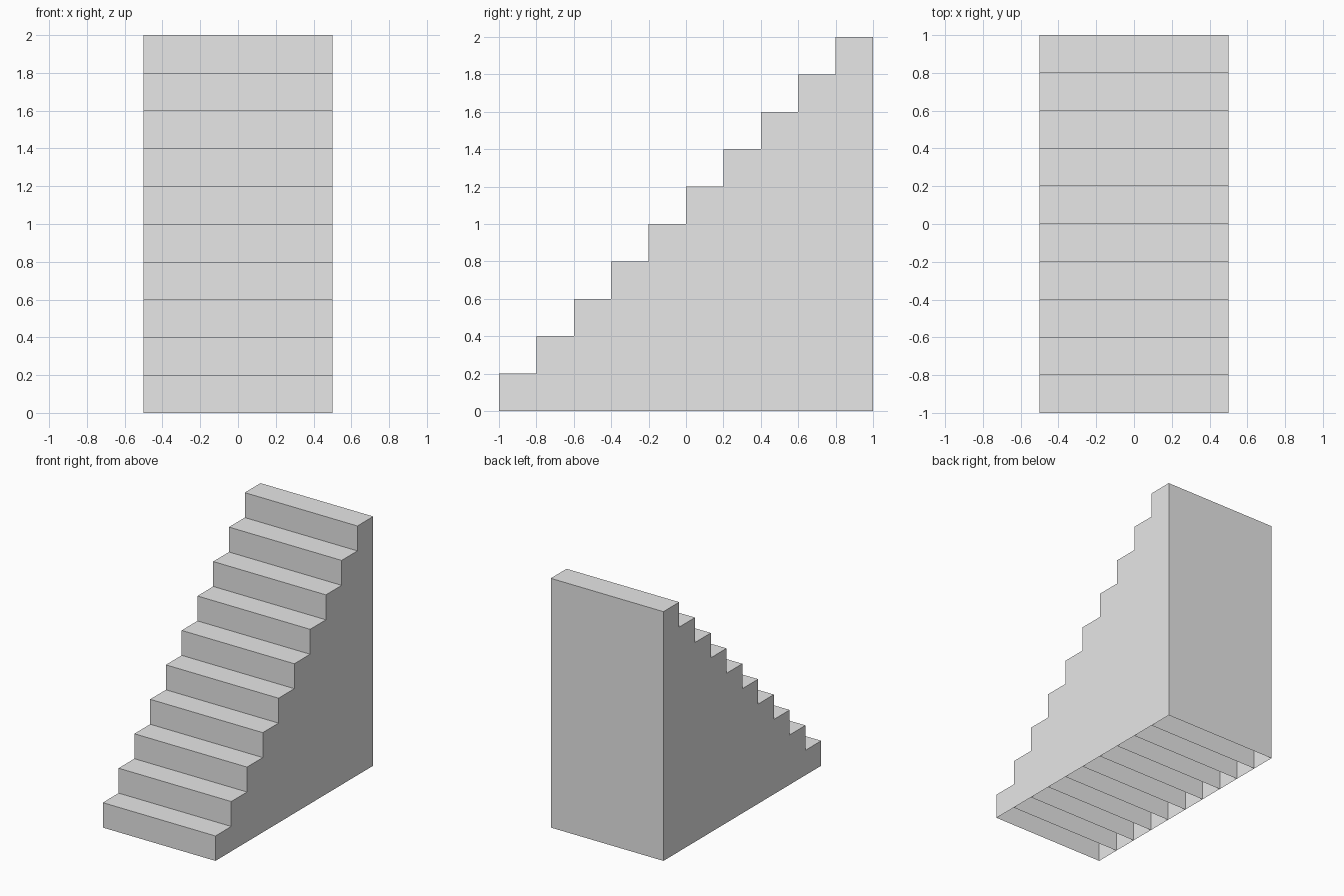
import bpy

cube = bpy.data.objects.get("Cube")
if cube:
    bpy.data.objects.remove(cube, do_unlink=True)

STEPS = 10
SIZE = 0.2       # rise and run of one step
HALF_WIDTH = 0.5
FRONT = -1.0

grey = bpy.data.materials.new("light_grey")
grey.use_nodes = True
colour = (0.8, 0.8, 0.8, 1.0)
grey.diffuse_color = colour
grey.node_tree.nodes["Principled BSDF"].inputs["Base Color"].default_value = colour


def make_step(index):
    """Hollow step block, open underneath; the next block's riser closes its back."""
    y0 = FRONT + index * SIZE
    y1 = y0 + SIZE
    top = (index + 1) * SIZE
    w = HALF_WIDTH
    verts = [(x, y, z) for z in (0, top) for x, y in ((-w, y0), (w, y0), (w, y1), (-w, y1))]
    # riser, right side, left side, tread
    faces = [(0, 1, 5, 4), (1, 2, 6, 5), (3, 0, 4, 7), (4, 5, 6, 7)]
    if index == STEPS - 1:
        faces.append((2, 3, 7, 6))  # back wall
    mesh = bpy.data.meshes.new(f"step_{index + 1}")
    mesh.from_pydata(verts, [], faces)
    mesh.materials.append(grey)
    step = bpy.data.objects.new(mesh.name, mesh)
    bpy.context.collection.objects.link(step)
    return step


# Join the blocks into one welded flight
steps = [make_step(i) for i in range(STEPS)]
bpy.ops.object.select_all(action='DESELECT')
for step in steps:
    step.select_set(True)
bpy.context.view_layer.objects.active = steps[0]
bpy.ops.object.join()
stairs = bpy.context.view_layer.objects.active
stairs.name = stairs.data.name = "staircase"
